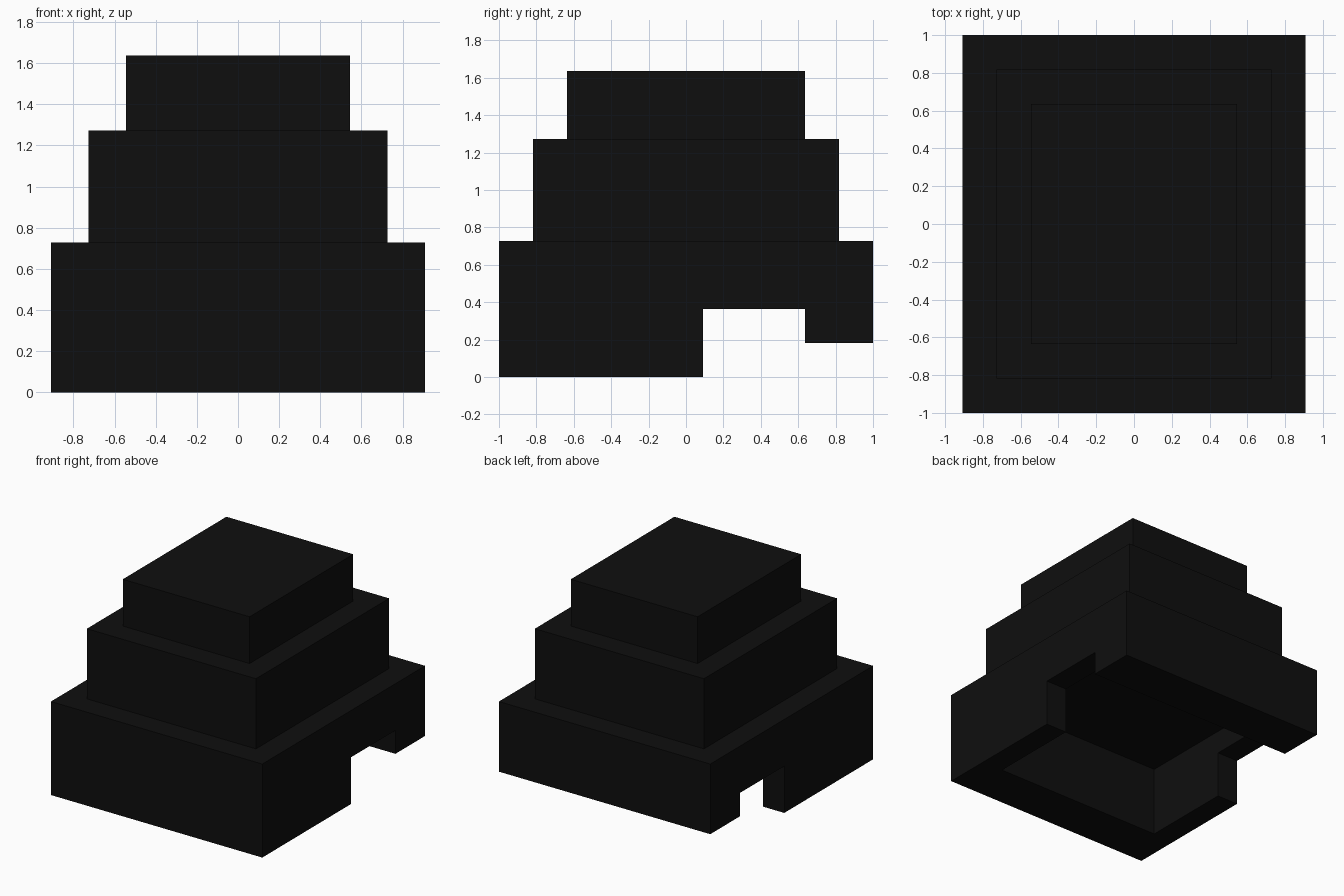
import bpy, bmesh
from mathutils import Vector

if "Cube" in bpy.data.objects:
    bpy.data.objects.remove(bpy.data.objects["Cube"])

U = 1 / 11  # one grid step of the blocky design

black = bpy.data.materials.new("soft_black")
black.diffuse_color = (0.0045, 0.0045, 0.0045, 1)
black.use_nodes = True
black.node_tree.nodes["Principled BSDF"].inputs["Base Color"].default_value = black.diffuse_color


def extrude_profile(name, profile, half_width):
    """Extrude a (y, z) side profile across x, in grid steps."""
    bm = bmesh.new()
    face = bm.faces.new([bm.verts.new((-half_width * U, y * U, z * U)) for y, z in profile])
    ext = bmesh.ops.extrude_face_region(bm, geom=[face])
    verts = [g for g in ext["geom"] if isinstance(g, bmesh.types.BMVert)]
    bmesh.ops.translate(bm, verts=verts, vec=Vector((2 * half_width * U, 0, 0)))
    bmesh.ops.recalc_face_normals(bm, faces=bm.faces)
    mesh = bpy.data.meshes.new(name)
    bm.to_mesh(mesh)
    bm.free()
    mesh.materials.append(black)
    obj = bpy.data.objects.new(name, mesh)
    bpy.context.collection.objects.link(obj)
    return obj


def block(name, half_x, half_y, z0, z1):
    return extrude_profile(name, [(-half_y, z0), (half_y, z0), (half_y, z1), (-half_y, z1)], half_x)


# Bottom tier: side notch and raised back edge come from the profile
base = extrude_profile("base_tier", [(-11, 0), (1, 0), (1, 4), (7, 4), (7, 2),
                                     (11, 2), (11, 8), (-11, 8)], 10)

# Hollow underside
cavity = block("cavity_cutter", 8, 7, -2, 6)
cavity.hide_render = True
cut = base.modifiers.new("hollow", 'BOOLEAN')
cut.operation = 'DIFFERENCE'
cut.solver = 'EXACT'
cut.object = cavity
bpy.context.view_layer.objects.active = base
bpy.ops.object.modifier_apply(modifier=cut.name)
bpy.data.objects.remove(cavity)

# Upper stepped tiers
block("middle_tier", 8, 9, 8, 14)
block("top_tier", 6, 7, 14, 18)
